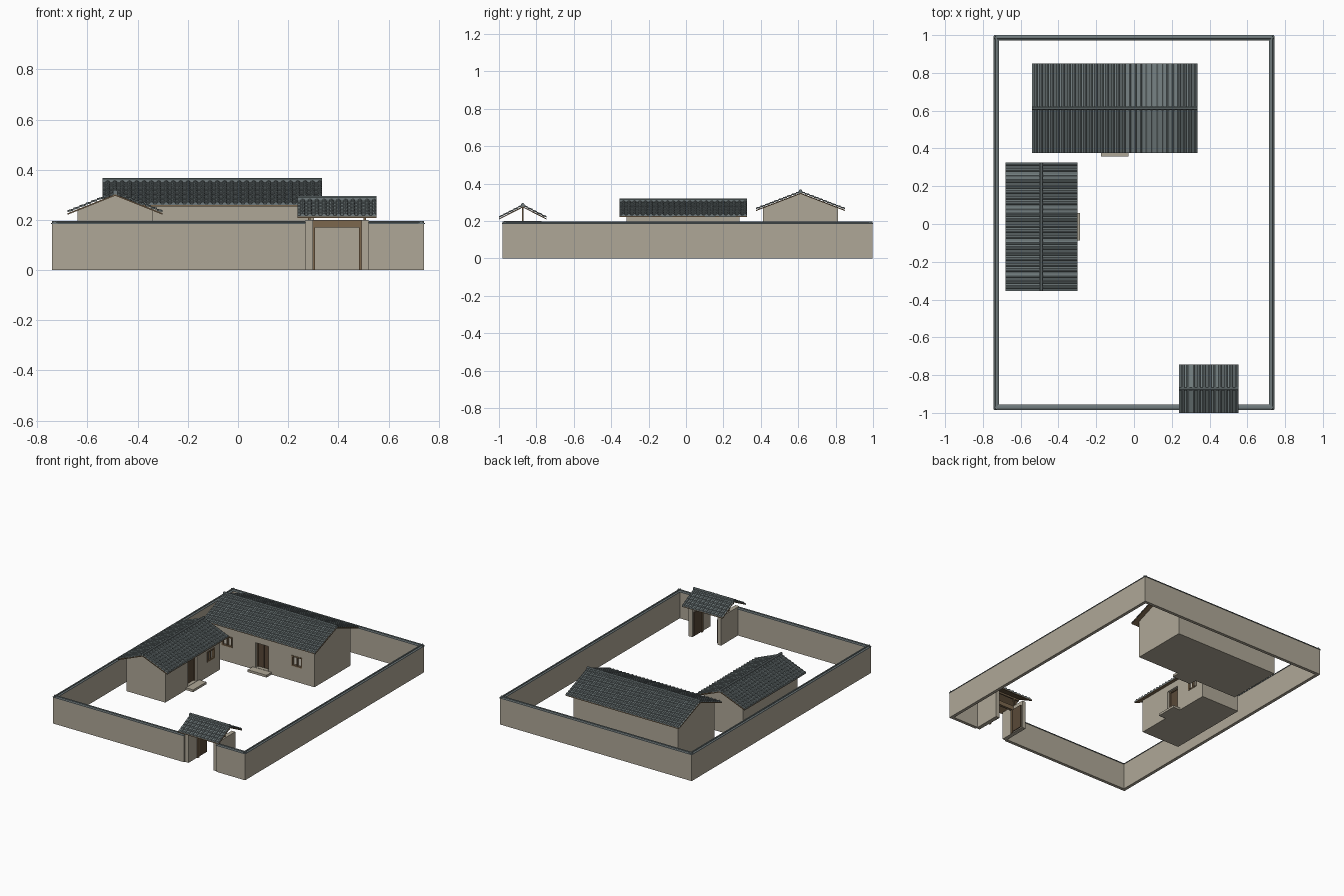
import bpy, bmesh, math
from mathutils import Matrix, Vector

cube = bpy.data.objects.get("Cube")
if cube:
    bpy.data.objects.remove(cube, do_unlink=True)


def material(name, rgb):
    m = bpy.data.materials.new(name)
    m.use_nodes = True
    m.diffuse_color = (*rgb, 1)
    m.node_tree.nodes["Principled BSDF"].inputs["Base Color"].default_value = (*rgb, 1)
    return m


PLASTER = material("plaster", (0.43, 0.39, 0.31))
SLATE = material("slate_tile", (0.16, 0.195, 0.2))
WOOD = material("brown_wood", (0.2, 0.135, 0.075))
DARK = material("dark_door_wood", (0.1, 0.066, 0.04))
PAPER = material("window_paper", (0.6, 0.56, 0.48))
HERE = Matrix.Identity(4)


def finish(name, bm, mat, place=HERE):
    bmesh.ops.recalc_face_normals(bm, faces=bm.faces)
    me = bpy.data.meshes.new(name)
    bm.to_mesh(me)
    bm.free()
    me.materials.append(mat)
    ob = bpy.data.objects.new(name, me)
    ob.matrix_world = place
    bpy.context.scene.collection.objects.link(ob)
    return ob


def box(name, mat, x, y, z, place=HERE):
    bm = bmesh.new()
    bmesh.ops.create_cube(bm, size=1)
    for v in bm.verts:
        v.co = Vector([r[0] + (c + 0.5) * (r[1] - r[0]) for c, r in zip(v.co, (x, y, z))])
    return finish(name, bm, mat, place)


def prism(name, mat, profile, x0, x1, place=HERE):
    """Extrude a (y, z) profile along x."""
    bm = bmesh.new()
    face = bm.faces.new([bm.verts.new((x0, y, z)) for y, z in profile])
    new = bmesh.ops.extrude_face_region(bm, geom=[face])["geom"]
    moved = [g for g in new if isinstance(g, bmesh.types.BMVert)]
    bmesh.ops.translate(bm, verts=moved, vec=(x1 - x0, 0, 0))
    return finish(name, bm, mat, place)


def cut(target, x, y, z, place):
    cutter = box("opening_cutter", PLASTER, x, y, z, place)
    cutter.hide_render = True
    mod = target.modifiers.new("opening", 'BOOLEAN')
    mod.operation = 'DIFFERENCE'
    mod.solver = 'EXACT'
    mod.object = cutter
    bpy.context.view_layer.objects.active = target
    bpy.ops.object.modifier_apply(modifier=mod.name)
    bpy.data.objects.remove(cutter, do_unlink=True)


def roof(name, half_len, half_w, ridge, eave, place):
    """Gabled roof: wooden deck, overlapping rows of rounded tiles, ridge roll."""
    t = 0.006
    prism(name + "_deck", WOOD,
          [(-half_w, eave), (0, ridge), (half_w, eave),
           (half_w, eave + t), (0, ridge + t), (-half_w, eave + t)],
          -half_len, half_len, place)
    cols = round(2 * half_len / 0.029)
    rows = round(half_w / 0.024)
    pitch = 2 * half_len / cols
    wave = [(0, 0), (0.38, 0), (0.46, 0.65), (0.69, 1), (0.92, 0.65)]
    line = [(-half_len + (c + f) * pitch, h * 0.008) for c in range(cols) for f, h in wave]
    line.append((half_len, 0))
    bm = bmesh.new()
    for side in (-1, 1):
        previous = None
        for r in range(rows):
            for k, lift in ((r, 0.0), (r + 1, 0.004)):
                f = k / rows
                z = ridge + (eave - ridge) * f + t + 0.001 + lift
                ring = [bm.verts.new((x, side * half_w * f, z + h)) for x, h in line]
                if previous:
                    for i in range(len(line) - 1):
                        bm.faces.new((previous[i], previous[i + 1], ring[i + 1], ring[i]))
                previous = ring
        # Closed eave edge
        z = eave + t * 0.5
        ring = [bm.verts.new((x, side * half_w, z)) for x, h in line]
        for i in range(len(line) - 1):
            bm.faces.new((previous[i], previous[i + 1], ring[i + 1], ring[i]))
    finish(name + "_tiles", bm, SLATE, place)
    top = ridge + 0.023
    prism(name + "_ridge", SLATE,
          [(-0.009, ridge), (-0.009, top - 0.005), (-0.004, top),
           (0.004, top), (0.009, top - 0.005), (0.009, ridge)],
          -half_len, half_len, place)


def frame(name, x, y, z, w, place, sill):
    box(name + "_left", WOOD, (x[0], x[0] + w), y, z, place)
    box(name + "_right", WOOD, (x[1] - w, x[1]), y, z, place)
    box(name + "_top", WOOD, x, y, (z[1] - w, z[1]), place)
    if sill:
        box(name + "_sill", WOOD, x, y, (z[0], z[0] + w), place)


def house(name, place, half_len, hw, roof_len, roof_w, ridge, eave, windows):
    wall_top = ridge - (ridge - eave) * hw / roof_w
    body = prism(name + "_walls", PLASTER,
                 [(-hw, 0), (hw, 0), (hw, wall_top), (0, ridge), (-hw, wall_top)],
                 -half_len, half_len, place)
    roof(name + "_roof", roof_len, roof_w, ridge, eave, place)
    # Recessed double door and its step
    dx, dz = (-0.05, 0.05), (0.018, 0.19)
    cut(body, dx, (-hw - 0.05, -hw + 0.035), dz, place)
    for i, x in enumerate(((-0.05, -0.001), (0.001, 0.05))):
        box(f"{name}_door_{i}", DARK, x, (-hw + 0.024, -hw + 0.034), dz, place)
    frame(name + "_door_frame", dx, (-hw + 0.016, -hw + 0.026), dz, 0.007, place, False)
    box(name + "_step", PLASTER, (-0.073, 0.073), (-hw - 0.055, -hw), (0, 0.016), place)
    # Recessed windows with bars
    for i, c in enumerate(windows):
        x, z = (c - 0.04, c + 0.04), (0.105, 0.178)
        cut(body, x, (-hw - 0.05, -hw + 0.02), z, place)
        box(f"{name}_pane_{i}", PAPER, x, (-hw + 0.014, -hw + 0.019), z, place)
        frame(f"{name}_window_frame_{i}", x, (-hw - 0.003, -hw + 0.012), z, 0.008, place, True)
        box(f"{name}_mullion_{i}", WOOD, (c - 0.004, c + 0.004),
            (-hw, -hw + 0.012), z, place)


house("main_house", Matrix.Translation((-0.1025, 0.6125, 0)),
      0.405, 0.2, 0.4375, 0.2375, 0.344, 0.253, (-0.27, 0.27))
house("side_house", Matrix.Translation((-0.49, -0.015, 0)) @ Matrix.Rotation(math.pi / 2, 4, 'Z'),
      0.302, 0.15, 0.34, 0.19, 0.296, 0.22, (0.2,))


# Courtyard walls with a small tiled coping
def yard_wall(name, place, x0, x1):
    prism(name, PLASTER, [(-0.011, 0), (0.011, 0), (0.011, 0.186), (-0.011, 0.186)],
          x0, x1, place)
    prism(name + "_coping", SLATE,
          [(-0.0145, 0.183), (0.0145, 0.183), (0.0145, 0.187), (0.005, 0.191),
           (0.004, 0.196), (-0.004, 0.196), (-0.005, 0.191), (-0.0145, 0.187)],
          x0, x1, place)


turn = Matrix.Rotation(math.pi / 2, 4, 'Z')
yard_wall("back_wall", Matrix.Translation((0, 0.9855, 0)), -0.741, 0.741)
yard_wall("front_wall_long", Matrix.Translation((0, -0.97, 0)), -0.741, 0.27)
yard_wall("front_wall_short", Matrix.Translation((0, -0.97, 0)), 0.52, 0.741)
for name, s in (("left_wall", 1), ("right_wall", -1)):
    yard_wall(name, Matrix.Translation((0.7305 * s, 0, 0)) @ turn, -0.981, 0.9965)

# Gatehouse, with the door leaves standing open
gate = Matrix.Translation((0.395, -0.8725, 0))
roof("gate_roof", 0.157, 0.1275, 0.272, 0.207, gate)
for name, s in (("left", 1), ("right", -1)):
    def span(a, b):
        return tuple(sorted((a * s, b * s)))
    box(f"gate_{name}_wall", PLASTER, span(0.097, 0.125), (-0.1, 0.1), (0, 0.2), gate)
    box(f"gate_{name}_post", WOOD, span(0.088, 0.097), (-0.008, 0.008), (0, 0.2), gate)
    box(f"gate_{name}_leaf", DARK, span(0.089, 0.095), (0.008, 0.092), (0.006, 0.17), gate)
    box(f"gate_{name}_king_post", WOOD, span(0.106, 0.116), (-0.005, 0.005), (0.2, 0.272), gate)
box("gate_lintel", WOOD, (-0.097, 0.097), (-0.009, 0.009), (0.17, 0.2), gate)
box("gate_ridge_beam", WOOD, (-0.15, 0.15), (-0.005, 0.005), (0.258, 0.27), gate)
